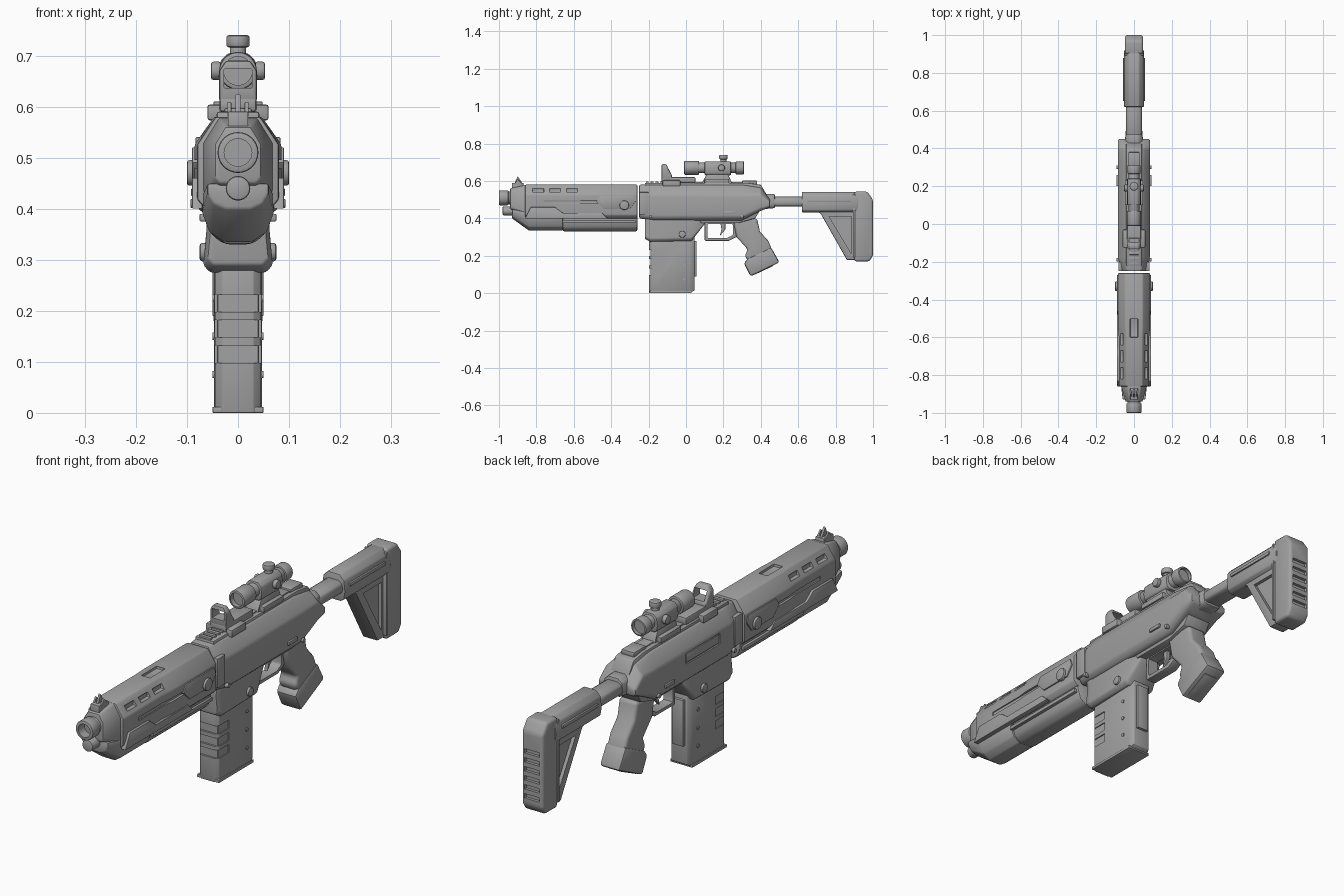
import bpy, bmesh, math
from mathutils import Matrix, Vector

if "Cube" in bpy.data.objects:
    bpy.data.objects.remove(bpy.data.objects["Cube"])

grey = bpy.data.materials.new("plain grey")
grey.use_nodes = True
grey.diffuse_color = (.36, .36, .36, 1)
grey.node_tree.nodes["Principled BSDF"].inputs["Base Color"].default_value = grey.diffuse_color

# Shared measures
WIDE, FLOOR, ROOF = .085, .4, .58
EDGE, FINE, SHARP = .005, .002, 0
BORE, GAS, OPTIC = Vector((0, 0, .51)), Vector((0, 0, .44)), Vector((0, 0, .67))
SMOOTH = math.radians(32)
SIDES = {"right": -1, "left": 1}
TURN = {"X": Matrix.Rotation(math.pi / 2, 3, "Y"),
        "Y": Matrix.Rotation(-math.pi / 2, 3, "X"),
        "Z": Matrix.Identity(3)}


def shade(thing):
    bpy.ops.object.select_all(action="DESELECT")
    thing.select_set(True)
    bpy.context.view_layer.objects.active = thing
    bpy.ops.object.shade_smooth_by_angle(angle=SMOOTH)


def solid(name, rings, bevel, segments=2):
    """Joins closed rings of points into one capped, bevelled part."""
    bm = bmesh.new()
    rings = [[bm.verts.new(point) for point in ring] for ring in rings]
    for near, far in zip(rings, rings[1:]):
        for i in range(len(near)):
            bm.faces.new((near[i - 1], near[i], far[i], far[i - 1]))
    bm.faces.new(rings[0])
    bm.faces.new(rings[-1])
    bmesh.ops.recalc_face_normals(bm, faces=bm.faces)
    mesh = bpy.data.meshes.new(name)
    bm.to_mesh(mesh)
    bm.free()
    mesh.materials.append(grey)
    thing = bpy.data.objects.new(name, mesh)
    bpy.context.collection.objects.link(thing)
    bpy.context.view_layer.objects.active = thing
    if bevel:
        modifier = thing.modifiers.new("bevel", "BEVEL")
        modifier.width, modifier.segments = bevel, segments
        modifier.limit_method, modifier.angle_limit = "ANGLE", SMOOTH
        bpy.ops.object.modifier_apply(modifier=modifier.name)
    shade(thing)
    return thing


def prism(name, outline, half, x=0, bevel=EDGE, segments=2):
    """Side outline (y, z) given thickness around x."""
    rings = [[(side, y, z) for y, z in outline] for side in (x - half, x + half)]
    return solid(name, rings, bevel, segments)


def slab(name, y, z, half, x=0, bevel=FINE):
    (back, front), (low, high) = y, z
    return prism(name, [(back, low), (front, low), (front, high), (back, high)], half, x, bevel)


def loft(name, section, stations, bevel=EDGE):
    """Mirrored cross-section carried through (y, half width, bottom, top)."""
    closed = section + [(-x, z) for x, z in reversed(section)]
    rings = [[(x * wide, y, low + z * (high - low)) for x, z in closed]
             for y, wide, low, high in stations]
    return solid(name, rings, bevel)


def rod(name, start, end, radius, centre, axis="Y", sides=32, bevel=EDGE):
    angles = [math.tau * i / sides for i in range(sides)]
    rings = [[Vector(centre) + TURN[axis] @ Vector((radius * math.cos(a), radius * math.sin(a), reach))
              for a in angles] for reach in (start, end)]
    return solid(name, rings, bevel)


def cut(target, *cutters):
    for cutter in cutters:
        bpy.context.view_layer.objects.active = target
        modifier = target.modifiers.new("cut", "BOOLEAN")
        modifier.object, modifier.operation, modifier.solver = cutter, "DIFFERENCE", "EXACT"
        bpy.ops.object.modifier_apply(modifier=modifier.name)
        bpy.data.objects.remove(cutter)
    shade(target)


# Cross-sections on a unit scale
FACETED = [(.8, 0), (1, .1), (1, .7), (.55, 1)]
KEEL = [(.4, 0), (.8, .2), (1, .6), (1, 1)]
ROUNDED = [(.6, 0), (.9, .1), (1, .4), (.9, .8), (.5, 1)]
PLAIN = [(1, 0), (1, 1)]

# Barrel and lower tube
muzzle = rod("muzzle", -1, -.95, .04, BORE)
cut(muzzle, rod("bore", -2, -.96, .027, BORE, bevel=SHARP))
rod("barrel", -.96, -.8, .035, BORE)
rod("lower_tube", -.98, -.8, .024, GAS)

# Fore-end
loft("front_collar", FACETED, [(-.94, .045, .45, .56), (-.85, .07, .41, ROOF)])
handguard = loft("handguard", FACETED, [(-.86, .08, FLOOR, ROOF), (-.6, .08, FLOOR, ROOF),
                                        (-.55, WIDE, FLOOR, ROOF), (-.26, WIDE, FLOOR, ROOF)])
cut(handguard, slab("top_slot", y=(-.6, -.5), z=(.57, .6), half=.02))
loft("lower_front", KEEL, [(-.93, .06, FLOOR, .45), (-.84, .07, .335, .43), (-.66, .07, .335, .43)])
loft("lower_sleeve", KEEL, [(-.66, .065, .33, .42), (-.26, .065, .33, .42)], bevel=.01)
for side, sign in SIDES.items():
    for y in (-.82, -.73, -.64):
        cut(handguard, slab("slot", y=(y, y + .06), z=(.54, .56), half=.03, x=sign * .084))
    cut(handguard, slab("channel", y=(-.76, -.3), z=(.48, .495), half=.02, x=sign * .095))
    prism(side + "_lower_plate", [(-.86, FLOOR), (-.83, .46), (-.7, .46), (-.66, .43),
                                  (-.45, .43), (-.42, FLOOR)], half=.01, x=sign * .08, bevel=FINE)
    prism(side + "_rear_plate", [(-.48, .49), (-.44, .45), (-.3, .45), (-.27, .49), (-.28, .52),
                                 (-.46, .52)], half=.01, x=sign * .08, bevel=FINE)
    rod(side + "_knob", -.01, .01, .025, centre=(sign * .09, -.33, .47), axis="X")
    for y in (-.8, -.7, -.6, -.5):
        rod(side + "_screw", -.01, .01, .007, centre=(sign * .08, y, .42), axis="X", bevel=FINE)
    slab(side + "_sleeve_rail", y=(-.66, -.27), z=(.375, .39), half=.01, x=sign * .065)

# Front sight
slab("front_sight_base", y=(-.93, -.87), z=(.55, .59), half=.02)
prism("front_sight_post", [(-.92, ROOF), (-.9, .625), (-.87, ROOF)], half=.005, bevel=FINE)
for side, sign in SIDES.items():
    prism(side + "_sight_ear", [(-.92, ROOF), (-.9, .61), (-.87, ROOF)], half=.004, x=sign * .017, bevel=FINE)

# Receiver
receiver = loft("receiver", FACETED, [(-.25, .07, FLOOR, ROOF), (-.17, WIDE, .39, ROOF), (.3, WIDE, .39, ROOF),
                                      (.4, WIDE, .44, .565), (.45, WIDE, .46, .5)], bevel=.008)
cut(receiver, slab("port", y=(-.1, .12), z=(.47, .515), half=.006, x=-WIDE))
slab("port_cover", y=(-.095, .115), z=(.475, .51), half=.004, x=-.08)
prism("top_cover", [(-.22, .55), (-.22, .59), (.33, .59), (.4, ROOF), (.43, .53), (.3, .53)], half=.042)
for i in range(5):
    y = -.215 + i * .026
    slab("rail_tooth", y=(y, y + .015), z=(ROOF, .597), half=.026)
slab("rear_rail", y=(-.06, .36), z=(ROOF, .595), half=.024)
slab("rear_block", y=(.3, .38), z=(ROOF, .602), half=.03, bevel=EDGE)
for side, sign in SIDES.items():
    slab(side + "_neck_plate", y=(-.25, -.2), z=(.42, .54), half=.01, x=sign * .073)
    rod(side + "_well_button", -.01, .01, .018, centre=(sign * .065, -.02, .315), axis="X")
    for y in (-.19, .3):
        rod(side + "_pin", -.01, .01, .009, centre=(sign * .083, y, .41), axis="X", bevel=FINE)
    slab(side + "_selector", y=(.2, .26), z=(.425, .44), half=.005, x=sign * .087)

# Magazine well and magazine
loft("magazine_well", [(.8, 0), (1, .1), (.9, .6), (1, 1)],
     [(-.22, .06, .29, .42), (-.19, .068, .275, .42), (.03, .068, .28, .42), (.1, .05, .37, .42)])
magazine = loft("magazine", PLAIN, [(-.198, .03, SHARP, .3), (-.185, .045, SHARP, .3),
                                    (.02, .047, SHARP, .3), (.045, .036, .015, .3)], bevel=FINE)
for middle in (.115, .165, .215):
    height = (middle - .017, middle + .017)
    cut(magazine, slab("front_band", y=(-.3, -.19), z=height, half=.06, bevel=SHARP))
    for sign in SIDES.values():
        cut(magazine, slab("side_band", y=(-.3, -.125), z=height, half=.01, x=sign * .051, bevel=SHARP))
slab("magazine_foot", y=(-.195, .03), z=(0, .012), half=.05)
slab("magazine_spine", y=(.03, .056), z=(.09, .28), half=.026)
for side, sign in SIDES.items():
    for z in (.075, .15, .225):
        rod(side + "_magazine_stud", -.003, .003, .007, centre=(sign * .047, -.01, z), axis="X", bevel=SHARP)

# Trigger and guard
guard = prism("trigger_guard", [(.1, FLOOR), (.1, .28), (.23, .28), (.27, .3), (.29, FLOOR)], half=.022)
cut(guard, prism("guard_hole", [(.115, .37), (.115, .295), (.22, .295), (.25, .31), (.25, .37)], half=.1))
prism("trigger", [(.18, FLOOR), (.19, .34), (.18, .305), (.21, .34), (.21, FLOOR)], half=.008, bevel=FINE)
prism("lower_frame", [(.06, .42), (.08, .375), (.28, .375), (.37, FLOOR), (.4, .45)], half=.055)

# Pistol grip
prism("grip_upper", [(.25, FLOOR), (.38, FLOOR), (.395, .33), (.44, .28), (.465, .22), (.335, .165),
                     (.315, .2), (.33, .235), (.27, .3)], half=.042, bevel=.015, segments=4)
prism("grip_lower", [(.33, .185), (.455, .245), (.5, .165), (.345, .09), (.31, .16)], half=.046, bevel=.01)
prism("grip_cap", [(.36, .115), (.46, .16), (.465, .145), (.365, .098)], half=.03, bevel=FINE)

# Buffer tube and stock
loft("buffer_socket", ROUNDED, [(.42, .05, .45, .53), (.475, .045, .455, .53)])
loft("buffer_tube", ROUNDED, [(.46, .043, .464, .516), (.66, .043, .464, .516)])
loft("stock_sleeve", ROUNDED, [(.62, .053, .432, .542), (.92, .053, .432, .542)])
brace = prism("stock_brace", [(.66, .46), (.72, .425), (.86, .178), (.92, .178), (.92, .46)], half=.034)
pad = prism("butt_pad", [(.9, .17), (.98, .17), (1, .2), (1, .5), (.97, .543), (.9, .543)],
            half=.048, bevel=.012, segments=3)
for i in range(6):
    z = .225 + i * .037
    cut(pad, slab("pad_groove", y=(.988, 2), z=(z, z + .018), half=.034, bevel=SHARP))
rod("pad_button", .97, .999, .024, centre=(0, 0, .475))
slab("pad_seam", y=(.893, .903), z=(.19, .53), half=.05)
for side, sign in SIDES.items():
    cut(brace, prism("recess", [(.765, .41), (.885, .41), (.885, .21)], half=.02, x=sign * .04, bevel=SHARP))
    slab(side + "_stock_rail", y=(.65, .88), z=(.488, .502), half=.006, x=sign * .051)

# Reflex sight
slab("reflex_clamp", y=(-.125, -.03), z=(.573, .604), half=.06, bevel=EDGE)
slab("reflex_base", y=(-.13, .05), z=(.59, .62), half=.036, bevel=EDGE)
hood = loft("reflex_hood", [(1, 0), (1, .75), (.65, 1)],
            [(-.13, .037, .61, .69), (-.105, .037, .61, .69), (-.075, .037, .61, .63)])
cut(hood, slab("reflex_window", y=(-.2, 0), z=(.636, .674), half=.027))

# Scope
front_bell = rod("scope_front_bell", -.01, .07, .037, OPTIC)
rear_bell = rod("scope_rear_bell", .265, .31, .035, OPTIC)
cut(front_bell, rod("front_pocket", -1, .01, .028, OPTIC, bevel=SHARP))
cut(rear_bell, rod("rear_pocket", .295, 1, .028, OPTIC, bevel=SHARP))
rod("scope_tube", .05, .28, .028, OPTIC)
loft("scope_body", ROUNDED, [(.1, .038, .63, .705), (.24, .038, .63, .705)])
prism("scope_mount", [(.08, ROOF), (.11, .635), (.225, .635), (.25, ROOF)], half=.03)
slab("scope_clamp", y=(.1, .23), z=(.588, .61), half=.048)
rod("turret_neck", .69, .72, .016, centre=(0, .2, 0), axis="Z")
rod("turret_cap", .716, .74, .023, centre=(0, .2, 0), axis="Z")
for side, sign in SIDES.items():
    rod(side + "_turret", -.01, .01, .018, centre=(sign * .043, .19, OPTIC.z), axis="X")
